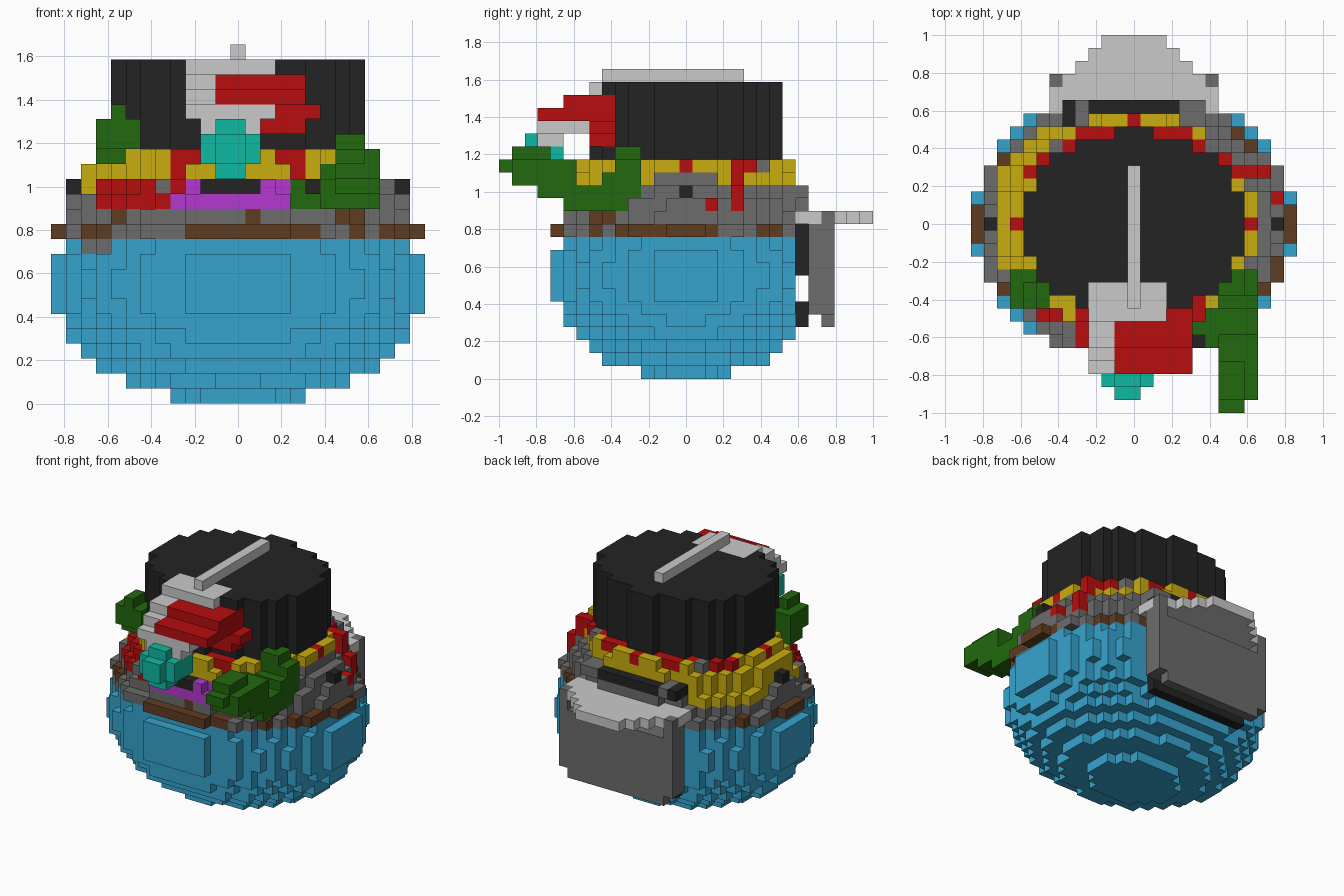
import bpy, bmesh, math
from mathutils import Vector

if "Cube" in bpy.data.objects:
    bpy.data.objects.remove(bpy.data.objects["Cube"])

V = 2 / 29  # size of one cube


def lin(c):
    c /= 255
    return c / 12.92 if c <= 0.04045 else ((c + 0.055) / 1.055) ** 2.4


PALETTE = {
    "blue": (54, 164, 206), "grey": (108, 108, 108), "brown": (96, 60, 33),
    "black": (35, 35, 35), "yellow": (202, 174, 14), "red": (184, 13, 13),
    "green": (34, 104, 14), "light_grey": (202, 202, 202),
    "teal": (15, 186, 162), "purple": (180, 57, 206)}
MATS = {}
for name, rgb in PALETTE.items():
    MATS[name] = bpy.data.materials.new(name)
    MATS[name].diffuse_color = (*[lin(c) for c in rgb], 1)
COLS = list(PALETTE)

cells = {}  # (i, j, k) -> (part, colour)


def box(part, col, i, j, k):
    """Fill inclusive index ranges; a single int is a one-cube range."""
    i, j, k = [(r, r) if isinstance(r, int) else r for r in (i, j, k)]
    for x in range(i[0], i[1] + 1):
        for y in range(j[0], j[1] + 1):
            for z in range(k[0], k[1] + 1):
                cells[x, y, z] = (part, col)


def disc(part, rule, rx, ry, k, back=99):
    """One elliptical layer, coloured by name or by rule(i, j)."""
    for x in range(-13, 14):
        for y in range(-13, min(13, back) + 1):
            if (x / rx) ** 2 + (y / ry) ** 2 <= 1:
                col = rule if isinstance(rule, str) else rule(x, y)
                cells[x, y, k] = (part, col)


# round bowl, cut flat at the back
for k in range(11):
    s = math.sqrt(1 - ((k - 7.5) / 8) ** 2)
    disc("bowl", "blue", 12.51 * s, 10.51 * s, k, 8)
for (x, y, z) in list(cells):
    if z == 10 and x in (-10, -9) and y < -2:
        cells[x, y, z] = ("bowl", "grey")


# stone rim with brown patches
def rim_low(x, y):
    if abs(x) == 12 or y == -10 or (x > 8 and -4 <= y <= 1):
        return "brown"
    return "brown" if (x + 2 * y) % 7 < 2 else "grey"


disc("rim", rim_low, 12.2, 10.35, 11, 8)
disc("rim", lambda x, y: "brown" if (7 <= x <= 8 and y < 0) or
     (x + 3 * y) % 13 == 0 and y < 0 else "grey", 11.4, 9.5, 12, 9)


# decorated collar: purple and red front, green right, yellow left
def collar(x, y):
    if y < -3 and -4 <= x <= 3:
        return "purple"
    if y < -3 and -9 <= x < -4:
        return "red"
    if y < -3 and 4 <= x <= 9:
        return "green"
    if x < -5 and y > -4:
        return "yellow"
    return "grey"


disc("collar", lambda x, y: "grey" if x < -10 and y > -3 else collar(x, y),
     11.2, 9.4, 13, 9)
disc("collar", collar, 10.4, 9.3, 14, 9)
disc("collar", lambda x, y: "grey" if x > 8 and abs(y) <= 2 else
     ("red" if abs(x) == 4 and y < -5 else "yellow"), 9.6, 8.5, 15)
for x in range(-10, -5):  # yellow drape on the left
    for y in range(-3, 8):
        if (x / 10.5) ** 2 + (y / 8.8) ** 2 <= 1:
            cells[x, y, 15] = ("collar", "yellow")
box("front_badge", "black", (-2, 1), -9, 14)
box("collar", "red", -4, (-9, -8), 14)
box("collar", "grey", -5, (-9, -8), 14)
box("collar", "black", 5, (-9, -8), 14)
for s in (-11, 11):
    box("side_knob", "black", s, 0, 14)
box("back_bar", "black", (-3, 3), 9, 14)
box("back_bar", "grey", (4, 5), (8, 9), 14)
box("back_bar", "grey", -4, (8, 9), 14)
box("back_bar", "black", -5, (8, 9), 14)
box("side_stripe", "red", 9, 4, (15, 16))
box("side_stripe", "red", 10, 4, (13, 14))
box("side_stripe", "red", 11, 2, 13)


# hat band with red ticks, and black crown
def band(x, y):
    if x == 0 or y == 0:
        return "red"
    if 2 <= abs(x) <= 4 and abs(y) <= 7 or abs(y) == 4 and x > 0:
        return "red"
    if (abs(x), y) in ((6, 6), (5, 6), (7, 5), (8, 4)):
        return "red" if abs(x) != 6 else "grey"
    if abs(x) == 4 and y < 0:
        return "red"
    return "yellow"


disc("hat_band", band, 9.4, 8.4, 16)
for k in range(17, 23):
    disc("hat_crown", "black", 8.7, 7.1, k)
box("top_bar", "light_grey", 0, (-6, 4), 23)

# pale and red plume at the front of the hat
box("plume", "light_grey", (-3, 2), (-7, -5), 22)
box("plume", "light_grey", (-3, -2), (-9, -5), (20, 21))
box("plume", "light_grey", (-3, -2), -10, 20)
box("plume", "light_grey", (-3, 2), (-11, -8), 19)
box("plume", "light_grey", (-2, 1), (-11, -10), 18)
box("plume", "red", (-1, 4), (-9, -6), 21)
box("plume", "red", (-1, 4), (-11, -6), 20)
box("plume", "red", (3, 5), (-7, -6), 19)
box("plume", "red", (2, 4), (-7, -6), 18)

# teal ball
box("ball", "teal", (-2, 1), (-12, -10), (16, 17))
box("ball", "teal", (-1, 0), (-13, -10), (16, 17))
box("ball", "teal", (-1, 0), (-12, -11), 15)
box("ball", "teal", (-1, 0), (-12, -12), 18)

# green leaf tuft on the left
box("left_leaf", "green", (-9, -7), (-6, -4), (17, 18))
box("left_leaf", "green", (-9, -8), (-5, -4), 16)
box("left_leaf", "green", -8, (-6, -5), 19)

# green branch reaching forward on the right
for i, j, k in (((7, 8), -14, 16), ((7, 9), (-13, -12), (15, 16)),
                ((7, 8), (-13, -11), 17), ((7, 9), (-11, -9), (14, 16)),
                ((6, 9), (-9, -7), (13, 14)), ((6, 9), (-6, -4), (13, 15)),
                ((7, 9), (-5, -4), 16), ((7, 8), (-5, -4), 17),
                ((4, 5), (-8, -8), 14)):
    box("branch", "green", i, j, k)
box("branch", "brown", (7, 7), -8, 13)
box("branch", "brown", 8, -6, 13)

# back firebox: door plate, slot, black lining and rounded tray
box("firebox_lining", "black", (-5, 5), 9, (4, 5))
box("firebox_lining", "black", (-5, 5), 9, (8, 10))
box("door", "grey", (-6, 6), (10, 11), (5, 11))
box("door", "grey", (-5, 5), 11, 4)
for x in range(-5, 6):
    for y in (10, 11):
        del cells[x, y, 11]
box("firebox_lining", "black", (-5, 5), 9, 11)
box("tray", "light_grey", (-6, 6), (9, 10), 12)
for y, w in ((11, 5), (12, 4), (13, 3), (14, 2)):
    box("tray", "light_grey", (-w, w), y, 12)
for s in (-6, 6):
    box("door", "grey", s, 11, 12)


# turn the cubes of each part into a mesh of exposed faces
def build(part):
    bm = bmesh.new()
    verts = {}

    def vert(p):
        key = tuple(round(2 * c) for c in p)
        if key not in verts:
            verts[key] = bm.verts.new((p.x * V, p.y * V, (p.z + 0.5) * V))
        return verts[key]

    for pos, (owner, col) in cells.items():
        if owner != part:
            continue
        for axis in range(3):
            for sign in (-1, 1):
                n = Vector((0, 0, 0))
                n[axis] = sign
                if tuple(int(a + b) for a, b in zip(pos, n)) in cells:
                    continue
                u, w = Vector((0, 0, 0)), Vector((0, 0, 0))
                u[(axis + 1) % 3] = 0.5
                w[(axis + 2) % 3] = 0.5 * sign
                c = Vector(pos) + n * 0.5
                f = bm.faces.new([vert(c + a * u + b * w) for a, b in
                                  ((-1, -1), (1, -1), (1, 1), (-1, 1))])
                f.material_index = COLS.index(col)
    me = bpy.data.meshes.new(part)
    bm.to_mesh(me)
    bm.free()
    for name in COLS:
        me.materials.append(MATS[name])
    bpy.context.collection.objects.link(bpy.data.objects.new(part, me))


for part in sorted({c[0] for c in cells.values()}):
    build(part)

for m in bpy.data.materials:
    if m.users and not m.is_grease_pencil:
        m.use_nodes = True
        m.node_tree.nodes["Principled BSDF"].inputs["Base Color"].default_value = m.diffuse_color
